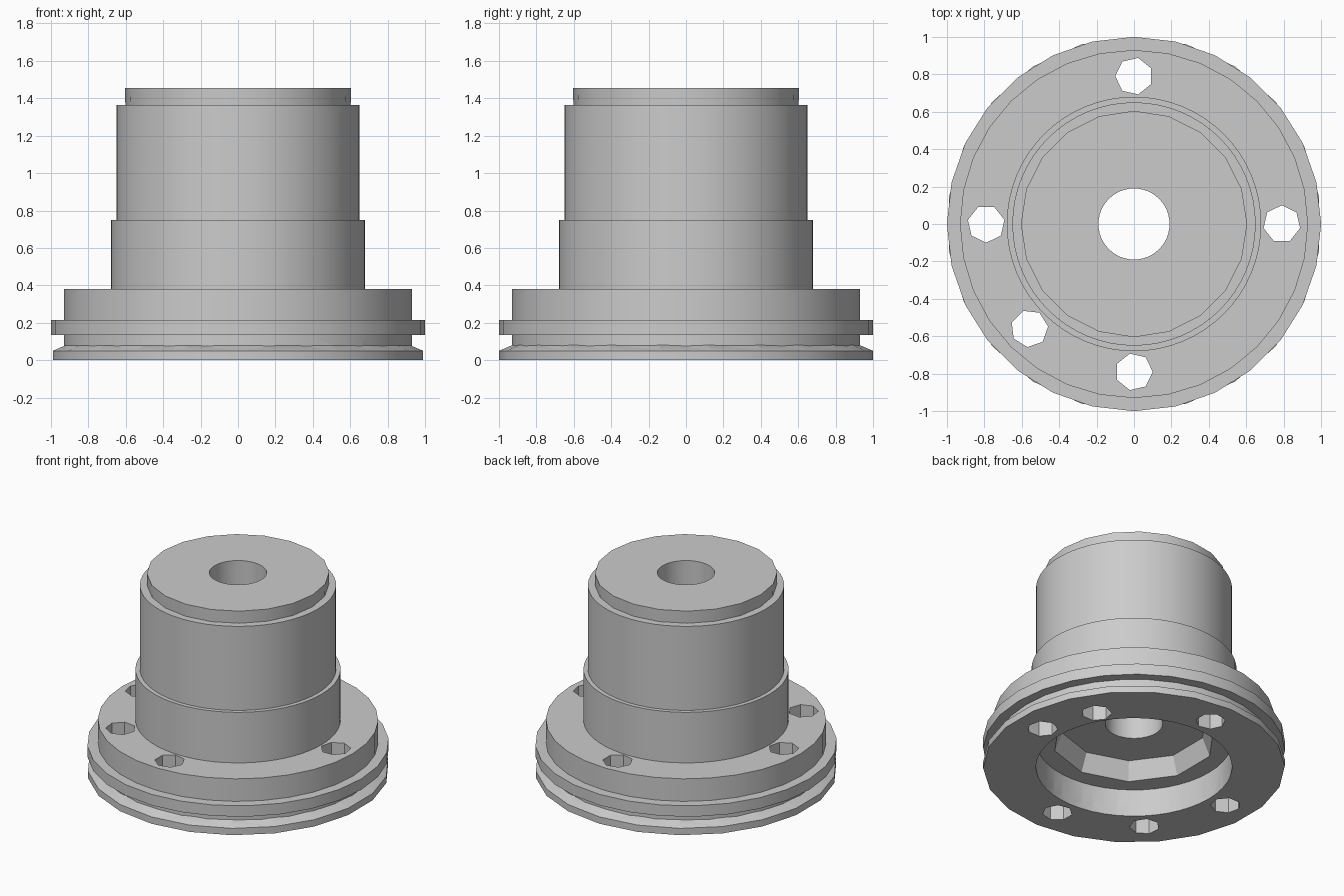
import bpy
import math

cube = bpy.data.objects.get("Cube")
if cube:
    bpy.data.objects.remove(cube, do_unlink=True)

# Single plain grey metal
grey = bpy.data.materials.new("grey_metal")
grey.use_nodes = True
grey.diffuse_color = (0.6, 0.6, 0.6, 1)
grey.node_tree.nodes["Principled BSDF"].inputs["Base Color"].default_value = (0.6, 0.6, 0.6, 1)


def ring(name, z0, z1, r0, r1, sides, x=0, y=0, turn=0):
    """Closed cylinder or cone frustum between two heights."""
    bpy.ops.mesh.primitive_cone_add(vertices=sides, radius1=r0, radius2=r1, depth=z1 - z0,
                                    location=(x, y, (z0 + z1) / 2), rotation=(0, 0, turn))
    obj = bpy.context.object
    obj.name = name
    obj.data.materials.append(grey)
    return obj


def combine(target, others, operation):
    """Apply boolean operations and remove the operands."""
    for other in others:
        mod = target.modifiers.new("combine", "BOOLEAN")
        mod.operation = operation
        mod.solver = "EXACT"
        mod.object = other
        bpy.context.view_layer.objects.active = target
        bpy.ops.object.modifier_apply(modifier=mod.name)
        bpy.data.objects.remove(other, do_unlink=True)


# Stepped hub: core runs the full height, steps overlap it
hub = ring("flanged_hub", 0.02, 1.365, 0.65, 0.65, 64)
steps = [
    ring("base_lip", 0, 0.05, 1, 1, 22),
    ring("base_chamfer", 0.05, 0.08, 1, 0.93, 22),
    ring("flange", 0.07, 0.38, 0.93, 0.93, 32),
    ring("flange_rim", 0.135, 0.215, 1, 1, 28),
    ring("lower_collar", 0.3, 0.75, 0.68, 0.68, 64),
    ring("top_boss", 1.3, 1.455, 0.6, 0.605, 20),
]
combine(hub, steps, "UNION")

# Centre bore, stepped underside recess and blind pocket
cutters = [
    ring("bore", -0.1, 1.6, 0.19, 0.19, 48),
    ring("recess", -0.1, 0.2, 0.65, 0.65, 48),
    ring("inner_recess", 0.15, 0.33, 0.56, 0.49, 10),
    ring("pocket", -0.1, 0.12, 0.1, 0.1, 7, 0.65, 0.39),
]

# Bolt holes: one per quarter plus an extra locating hole
for degrees in (0, 90, 180, 225, 270):
    a = math.radians(degrees)
    cutters.append(ring("bolt_hole", -0.1, 0.6, 0.1, 0.1, 7,
                        0.79 * math.cos(a), 0.79 * math.sin(a), a))
combine(hub, cutters, "DIFFERENCE")

# Smooth walls with crisp edges
bpy.ops.object.select_all(action="DESELECT")
hub.select_set(True)
bpy.context.view_layer.objects.active = hub
bpy.ops.object.shade_smooth_by_angle(angle=math.radians(30))
